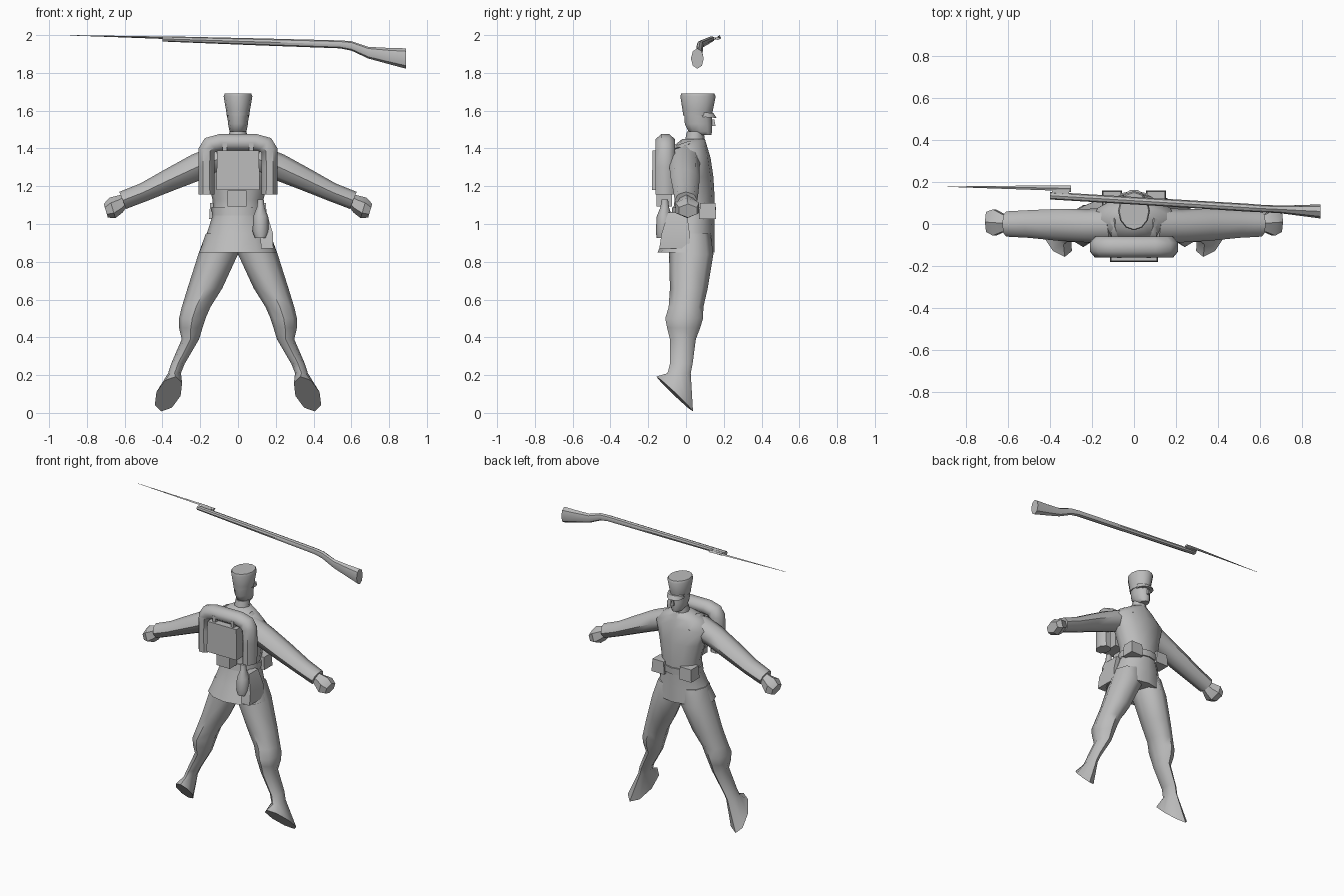
import bpy, bmesh, math
from mathutils import Vector

grey = bpy.data.materials.new("plain_grey")
grey.diffuse_color = (0.5, 0.5, 0.5, 1)


def finish(name, bm, angle):
    bmesh.ops.recalc_face_normals(bm, faces=bm.faces)
    me = bpy.data.meshes.new(name)
    bm.to_mesh(me)
    bm.free()
    ob = bpy.data.objects.new(name, me)
    bpy.context.collection.objects.link(ob)
    me.materials.append(grey)
    bpy.ops.object.select_all(action='DESELECT')
    ob.select_set(True)
    bpy.context.view_layer.objects.active = ob
    bpy.ops.object.shade_smooth_by_angle(angle=math.radians(angle))
    return ob


def loft(name, rings, n=8, turn=0.0, angle=50):
    """Skin rings given as (centre, half axis u, half axis v)."""
    bm = bmesh.new()
    loops = []
    for c, u, v in rings:
        c, u, v = Vector(c), Vector(u), Vector(v)
        a = [2 * math.pi * (i + turn) / n for i in range(n)]
        loops.append([bm.verts.new(c + u * math.cos(t) + v * math.sin(t)) for t in a])
    for lo, hi in zip(loops, loops[1:]):
        for i in range(n):
            j = (i + 1) % n
            bm.faces.new((lo[i], lo[j], hi[j], hi[i]))
    bm.faces.new(loops[0])
    bm.faces.new(loops[-1])
    return finish(name, bm, angle)


def upright(rows, x=0):
    """Level rings from rows of (z, half width, back y, front y)."""
    return [((x, (b + f) / 2, z), (w, 0, 0), (0, (f - b) / 2, 0)) for z, w, b, f in rows]


def box(name, c, size, taper=1.0, angle=30):
    """Four sided block; taper scales the top."""
    k = math.sqrt(2) / 2
    x, y, z = c
    sx, sy, sz = size
    return loft(name, [((x, y, z - sz / 2), (sx * k, 0, 0), (0, sy * k, 0)),
                       ((x, y, z + sz / 2), (sx * k * taper, 0, 0), (0, sy * k * taper, 0))],
                4, 0.5, angle)


# Coat, from flared skirt to collar
loft("coat", upright([(0.85, .205, -.15, .15), (0.95, .165, -.11, .15), (1.06, .13, -.07, .15),
                      (1.13, .135, -.06, .152), (1.25, .165, -.08, .145), (1.35, .20, -.085, .13),
                      (1.41, .14, -.07, .112), (1.45, .06, -.02, .10)]), 12)
loft("belt", upright([(1.045, .138, -.078, .158), (1.09, .14, -.072, .16)]), 12)

# Neck, head, cap
loft("neck", upright([(1.42, .055, -.01, .10), (1.49, .045, .005, .095)]))
loft("head", upright([(1.47, .032, .055, .135), (1.49, .045, .01, .142), (1.53, .053, -.01, .142),
                      (1.60, .058, -.015, .138)]), 10)
box("nose", (0, .142, 1.535), (.018, .03, .035), .5)
loft("cap", upright([(1.575, .06, -.015, .138), (1.60, .063, -.018, .142),
                     (1.675, .076, -.03, .157), (1.69, .07, -.026, .15)]), 12, angle=40)
loft("cap_visor", [((0, .11, 1.565), (.058, 0, 0), (0, .055, -.004)),
                   ((0, .108, 1.59), (.06, 0, 0), (0, .04, -.004))], 10)

for s, side in ((1, "right"), (-1, "left")):
    # Sleeve, cuff and mitten-like fist
    arm = [(.10, 1.345, .07, .085, -.005), (.22, 1.30, .066, .08, -.008), (.36, 1.235, .056, .076, -.004),
           (.50, 1.168, .046, .066, 0), (.61, 1.125, .045, .060, 0)]
    loft(side + "_arm", [((s * x, y, z), (s * rz * .4, 0, rz), (0, ry, 0))
                         for x, z, rz, ry, y in arm])
    hand = [(.59, 1.13, .03, .035, 0), (.625, 1.105, .045, .05, .005),
            (.665, 1.085, .054, .072, .007), (.70, 1.07, .036, .055, .01)]
    loft(side + "_hand", [((s * x, y, z), (s * rz * .3, 0, rz), (0, ry, 0))
                          for x, z, rz, ry, y in hand], 6, angle=35)

    # Trouser leg, puttee and boot ending in a tilted sole
    leg = [(.95, .085, .085, -.08, .13), (.84, .105, .105, -.09, .145), (.66, .175, .092, -.085, .115),
           (.56, .222, .076, -.092, .092), (.50, .242, .07, -.11, .09), (.45, .25, .062, -.10, .075),
           (.39, .252, .046, -.085, .052), (.26, .318, .036, -.085, .035), (.21, .336, .034, -.098, .025)]
    rings = [((s * x, (b + f) / 2, z), (s * w, 0, 0), (0, (f - b) / 2, 0)) for z, x, w, b, f in leg]
    rings.append(((s * .368, -.06, .10), (s * .064, 0, .01), (s * .038, .097, -.092)))
    loft(side + "_leg", rings, 8, angle=55)

    # Cartridge pouches and pack straps
    box(side + "_cartridge_pouch", (s * .105, .115, 1.07), (.095, .09, .085), .9)
    box(side + "_pack_strap", (s * .07, -.125, 1.395), (.022, .075, .07))
    loft(side + "_shoulder_strap", [((s * .09, -.06, 1.40), (.018, 0, 0), (0, .02, .02)),
                                    ((s * .095, .02, 1.425), (.018, 0, 0), (0, 0, .015)),
                                    ((s * .10, .10, 1.35), (.018, 0, 0), (0, .012, .012))], 4)

# Knapsack with a rolled blanket bent over it
box("knapsack", (0, -.115, 1.285), (.23, .13, .21), .96)
half = [(.167, 1.155, .046, 0), (.168, 1.30, .046, 0), (.166, 1.39, .046, .012),
        (.14, 1.42, .038, .038), (.09, 1.432, .012, .047)]
bend = [((x, -.11, z), (ux, 0, uz), (0, .055, 0)) for x, z, ux, uz in half]
bend += [((-x, -.11, z), (-ux, 0, uz), (0, .055, 0)) for x, z, ux, uz in reversed(half)]
loft("blanket_roll", bend, 8, 0.5)
box("mess_tin", (-.005, -.115, 1.135), (.10, .08, .085))

# Canteen and haversack on the hip
loft("canteen", upright([(.925, .03, -.155, -.085), (.96, .043, -.16, -.075), (1.04, .04, -.155, -.075),
                         (1.09, .02, -.135, -.09), (1.13, .016, -.13, -.095)], .12))
loft("haversack", [((.155, -.06, .87), (.045, 0, 0), (0, .115, 0)),
                   ((.15, -.055, .95), (.05, 0, 0), (0, .105, 0)),
                   ((.13, -.045, 1.06), (.03, 0, 0), (0, .07, 0))], 4, 0.5, 30)

# Rifle: rows of (x, y, low z, high z, half depth)
def along(name, rows, n=6):
    return loft(name, [((x, y, (a + b) / 2), (0, 0, (b - a) / 2), (0, d, 0))
                       for x, y, a, b, d in rows], n, 0, 40)


along("rifle_stock", [(-.40, .135, 1.966, 1.994, .018), (.10, .105, 1.946, 1.983, .018),
                      (.54, .078, 1.930, 1.972, .019), (.60, .074, 1.918, 1.968, .018),
                      (.69, .07, 1.876, 1.938, .018), (.80, .064, 1.846, 1.932, .026),
                      (.89, .06, 1.822, 1.930, .034)], 8)
along("bayonet", [(-.89, .178, 1.998, 2.0, .001), (-.40, .172, 1.980, 1.993, .012),
                  (-.30, .168, 1.974, 1.990, .016)], 4)
box("bayonet_lug", (-.35, .155, 1.982), (.08, .03, .012))
